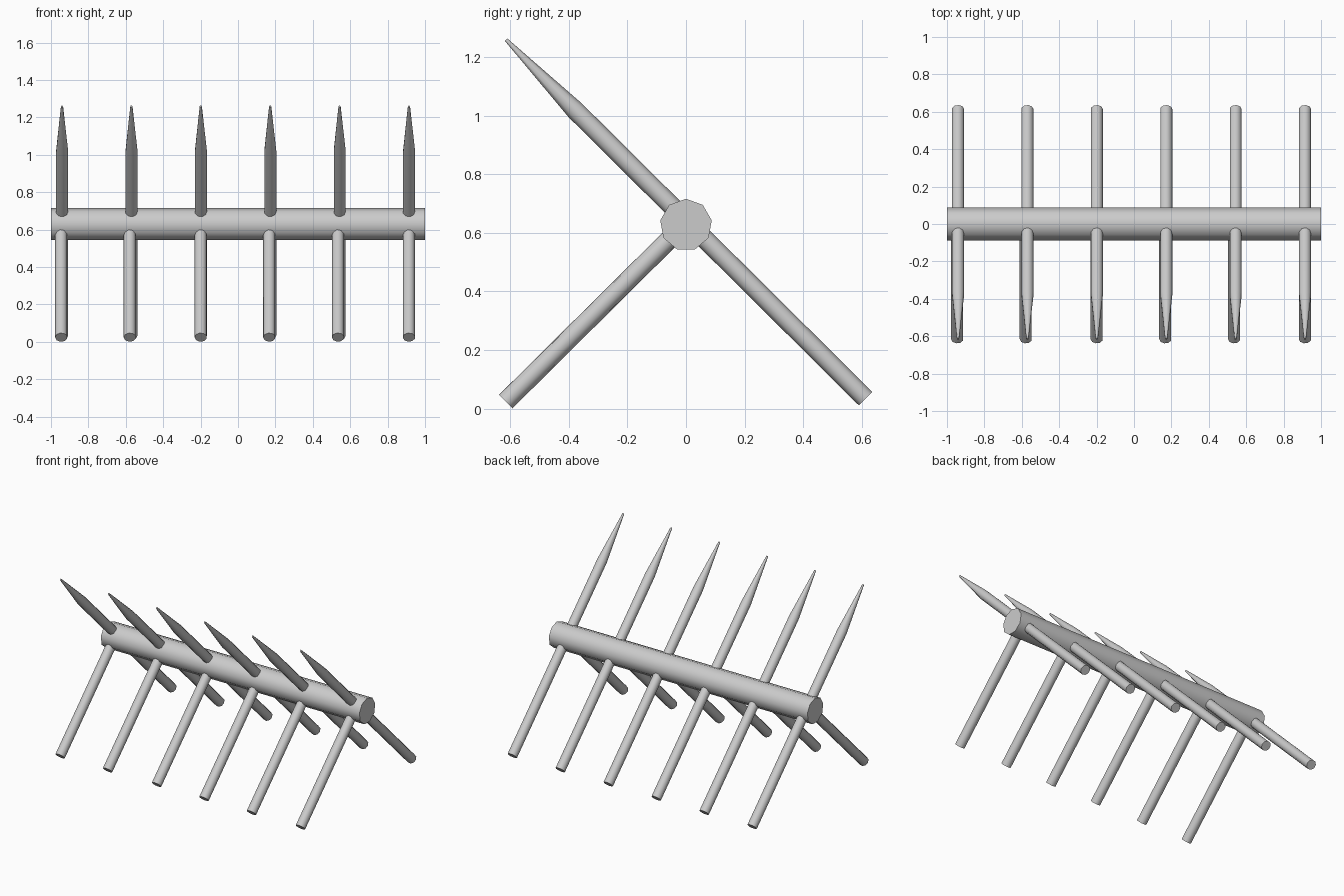
import bpy, bmesh, math
from mathutils import Vector

if "Cube" in bpy.data.objects:
    bpy.data.objects.remove(bpy.data.objects["Cube"])

SIDES = 9


def rod(name, rings, up):
    """Closed round bar through a list of (centre, radius) rings."""
    axis = (Vector(rings[-1][0]) - Vector(rings[0][0])).normalized()
    up = Vector(up)
    up = (up - axis * up.dot(axis)).normalized()
    side = axis.cross(up)
    bm = bmesh.new()
    loops = []
    for centre, r in rings:
        loop = []
        for i in range(SIDES):
            a = 2 * math.pi * i / SIDES
            loop.append(bm.verts.new(Vector(centre) + r * (math.cos(a) * up + math.sin(a) * side)))
        loops.append(loop)
    for lo, hi in zip(loops, loops[1:]):
        for i in range(SIDES):
            j = (i + 1) % SIDES
            bm.faces.new((lo[i], lo[j], hi[j], hi[i]))
    bm.faces.new(loops[0][::-1])
    bm.faces.new(loops[-1])
    bmesh.ops.recalc_face_normals(bm, faces=bm.faces)
    mesh = bpy.data.meshes.new(name)
    bm.to_mesh(mesh)
    bm.free()
    ob = bpy.data.objects.new(name, mesh)
    bpy.context.collection.objects.link(ob)
    bpy.ops.object.select_all(action='DESELECT')
    ob.select_set(True)
    bpy.context.view_layer.objects.active = ob
    bpy.ops.object.shade_smooth_by_angle(angle=math.radians(60))
    return ob


# Horizontal log
rod("beam", [((-1, 0, 0.627), 0.089), ((1, 0, 0.627), 0.089)], (0, 0, 1))

# Slight hand-set offsets of the front legs
front_shift = [-0.004, -0.008, 0, -0.004, -0.008, 0]

for k, dx in enumerate(front_shift):
    x = -0.941 + 0.371 * k
    # Long sharpened pole: back foot, through the beam, up to the front point
    rod(f"sharpened_stake_{k + 1}", [
        ((x, 0.613, 0.034), 0.033),
        ((x, -0.378, 1.018), 0.033),
        ((x, -0.614, 1.259), 0.006)], (1, 0, 0))
    # Plain front leg ending inside the beam
    rod(f"front_leg_{k + 1}", [
        ((x + dx, -0.615, 0.024), 0.033),
        ((x + dx, 0, 0.634), 0.033)], (-1, 0, 0))
